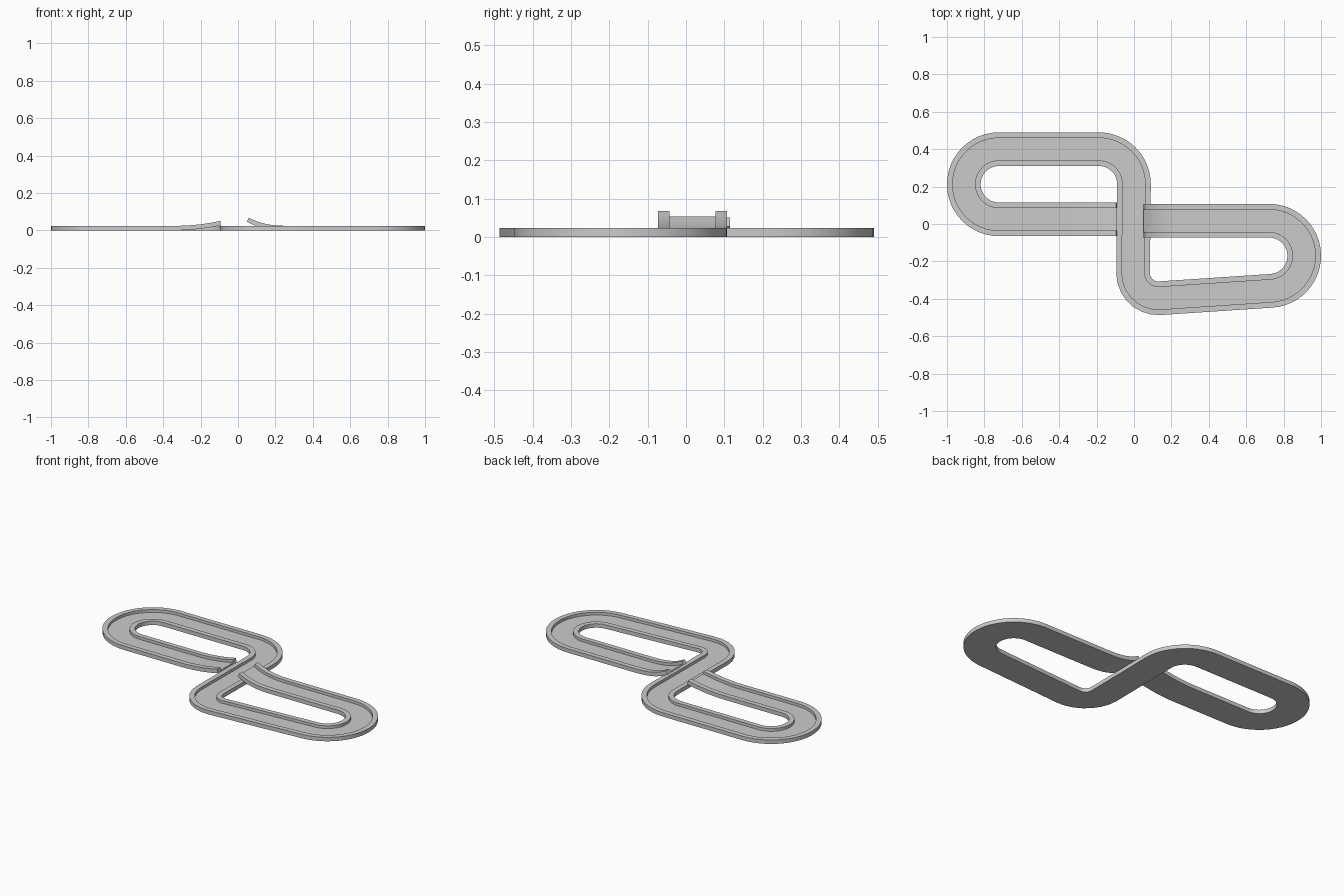
import bpy, bmesh, math
from mathutils import Vector

if "Cube" in bpy.data.objects:
    bpy.data.objects.remove(bpy.data.objects["Cube"])

HALF, RAIL, TOP, FLOOR = 0.09, 0.03, 0.024, 0.007
IN = HALF - RAIL
# U-shaped channel: flat floor with a square rail on each side
PROFILE = [(-HALF, 0), (HALF, 0), (HALF, TOP), (IN, TOP),
           (IN, FLOOR), (-IN, FLOOR), (-IN, TOP), (-HALF, TOP)]

stations = []  # (position, side vector, up vector)


def add_station(x, y, z, heading, pitch=0.0):
    h = math.radians(heading)
    fwd = Vector((math.cos(h), math.sin(h), 0))
    side = Vector((-math.sin(h), math.cos(h), 0))
    up = Vector((0, 0, 1)) * math.cos(pitch) - fwd * math.sin(pitch)
    stations.append((Vector((x, y, z)), side, up))


def arc(cx, cy, r, a0, a1, steps):
    turn = 90 if a1 > a0 else -90
    for i in range(steps + 1):
        a = a0 + (a1 - a0) * i / steps
        t = math.radians(a)
        add_station(cx + r * math.cos(t), cy + r * math.sin(t), 0, a + turn)


def ramp(tip_x, y, out, length, rise, power, leaving, steps=10):
    """Curved jump lip; out = x direction from the tip towards the flat track."""
    rows = []
    for i in range(steps + 1):
        t = 1 - i / steps
        z = rise * t ** power
        slope = math.atan(rise * power * t ** (power - 1) / length)
        rows.append((tip_x + out * length * (1 - t), y, z, 180, -slope if leaving else slope))
    for row in rows if leaving else reversed(rows):
        add_station(*row)


# Route: left lip, left loop, crossing straight, right loop, right lip
R = 0.1875
ramp(-0.09, 0.025, -1, 0.25, 0.027, 2, True)
arc(-0.7225, 0.2125, R, 270, 90, 24)
arc(-0.1875, 0.2125, R, 90, 0, 12)
arc(0.13, -0.262, 0.135, 181, 273.5, 7)
arc(0.7225, -0.17, R, -86.5, 90, 24)
ramp(0.047, 0.0175, 1, 0.25, 0.047, 3, False)

# Sweep the channel along the route
bm = bmesh.new()
rings = [[bm.verts.new(p + s * u + up * v) for u, v in PROFILE] for p, s, up in stations]
n = len(PROFILE)
for a, b in zip(rings, rings[1:]):
    for j in range(n):
        k = (j + 1) % n
        bm.faces.new((a[j], a[k], b[k], b[j]))
bm.faces.new(rings[0])
bm.faces.new(rings[-1])
bmesh.ops.recalc_face_normals(bm, faces=bm.faces)
mesh = bpy.data.meshes.new("race_track")
bm.to_mesh(mesh)
bm.free()
track = bpy.data.objects.new("race_track", mesh)
bpy.context.collection.objects.link(track)
bpy.context.view_layer.objects.active = track
track.select_set(True)
bpy.ops.object.shade_smooth_by_angle(angle=math.radians(30))
